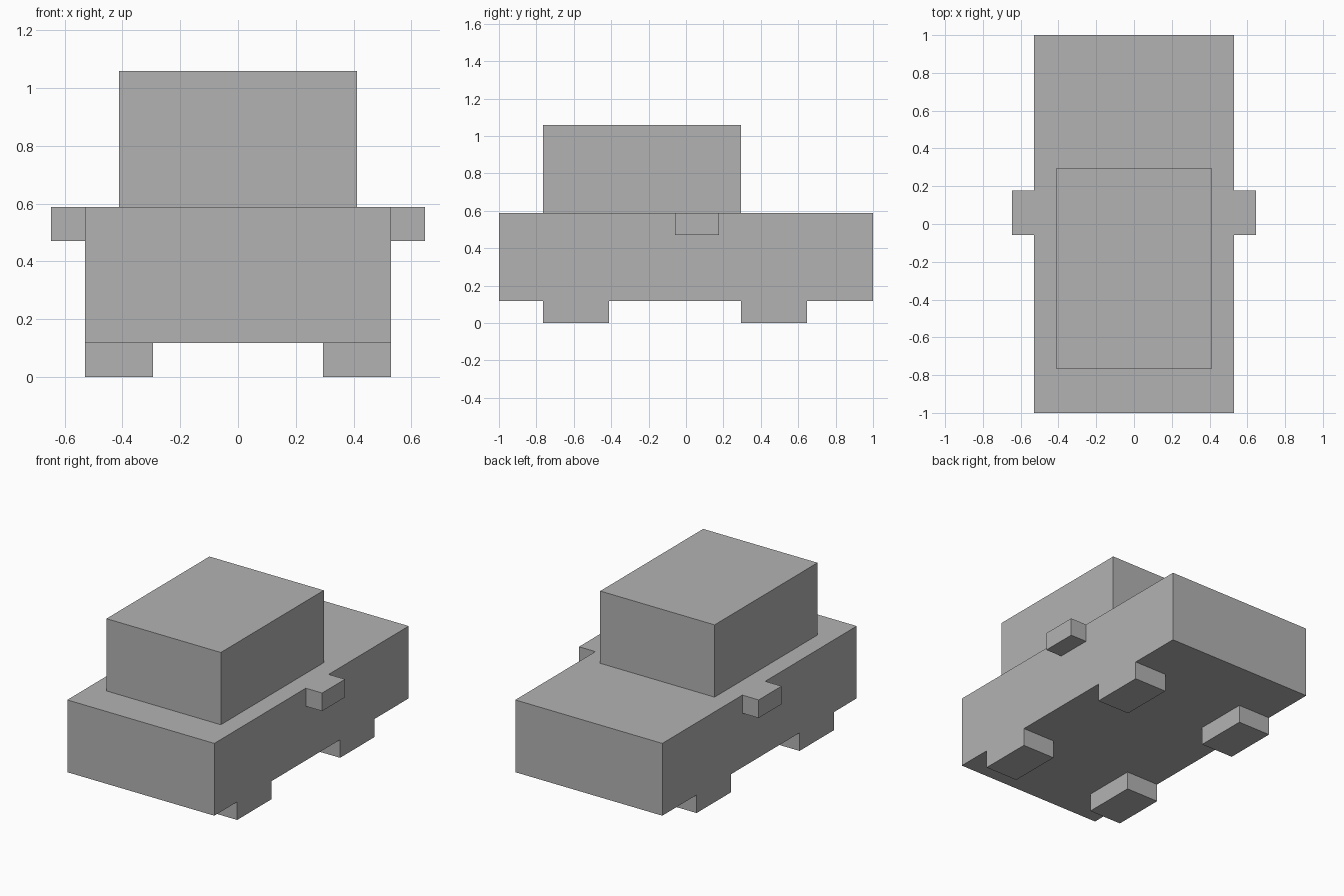
import bpy
import bmesh
from mathutils import Vector

cube = bpy.data.objects.get("Cube")
if cube:
    bpy.data.objects.remove(cube, do_unlink=True)

UNIT = 1 / 17  # the whole model sits on a block grid

grey = bpy.data.materials.new("plain_grey")
grey.use_nodes = True
colour = (0.45, 0.45, 0.45, 1)
grey.diffuse_color = colour
grey.node_tree.nodes["Principled BSDF"].inputs["Base Color"].default_value = colour


def box(name, low, high):
    """Flat-sided block between two corners, given in grid units."""
    low, high = Vector(low) * UNIT, Vector(high) * UNIT
    size, centre = high - low, (low + high) / 2
    bm = bmesh.new()
    bmesh.ops.create_cube(bm, size=1)
    bmesh.ops.scale(bm, vec=size, verts=bm.verts)
    mesh = bpy.data.meshes.new(name)
    bm.to_mesh(mesh)
    bm.free()
    mesh.materials.append(grey)
    obj = bpy.data.objects.new(name, mesh)
    obj.location = centre
    bpy.context.collection.objects.link(obj)
    return obj


def mirrored_pair(name, low, high):
    """The same block on the left (+x) and right (-x) sides."""
    box("left_" + name, low, high)
    box("right_" + name, (-high[0], low[1], low[2]), (-low[0], high[1], high[2]))


# Main body and cabin
box("body", (-9, -17, 2), (9, 17, 10))
box("cabin", (-7, -13, 10), (7, 5, 18))

# Side mirrors, flush with the body top
mirrored_pair("side_mirror", (9, -1, 8), (11, 3, 10))

# Wheels, flush with the body sides
for end, start in (("front", -13), ("rear", 5)):
    mirrored_pair(end + "_wheel", (5, start, 0), (9, start + 6, 2))
